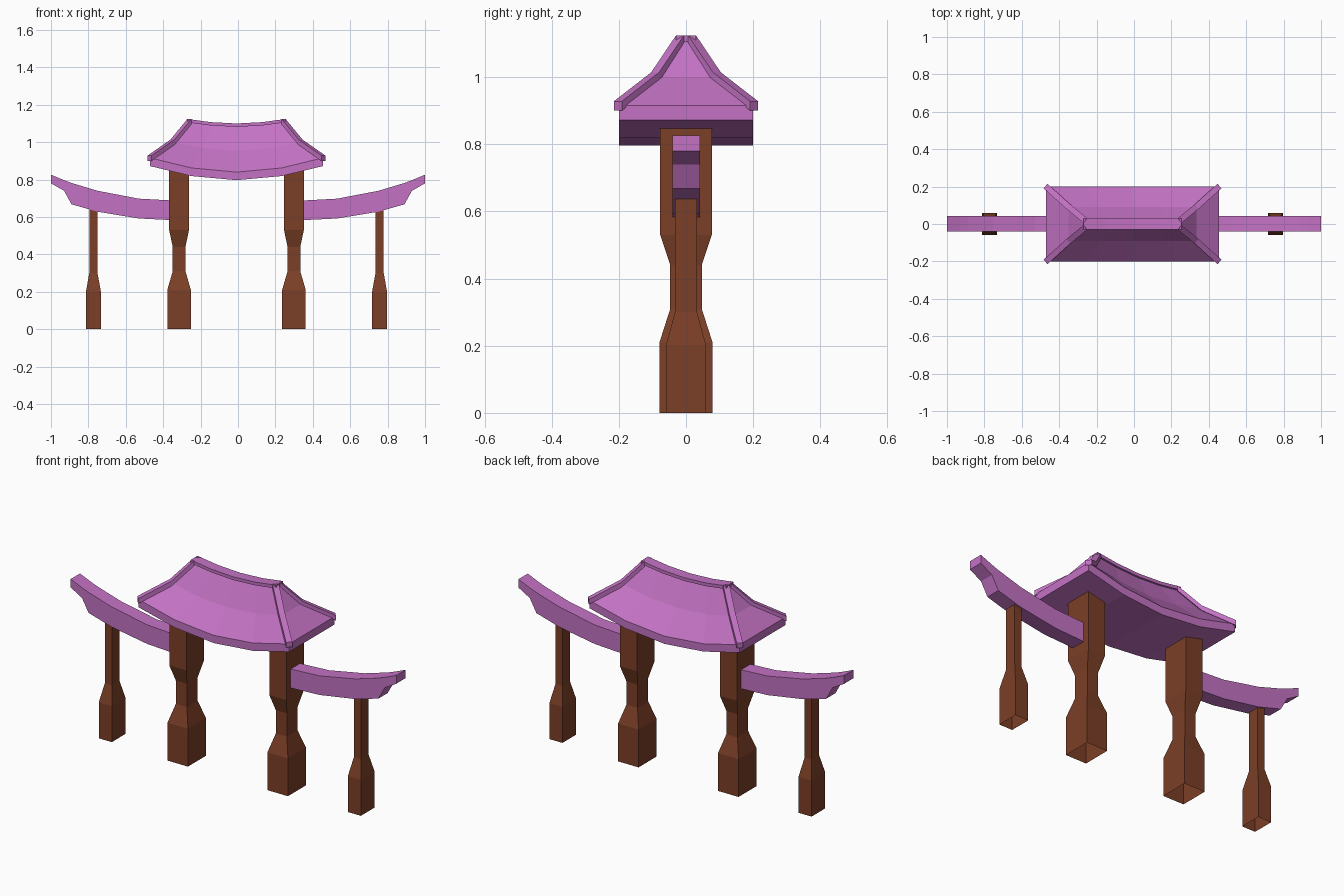
import bpy, bmesh
from mathutils import Vector

if "Cube" in bpy.data.objects:
    bpy.data.objects.remove(bpy.data.objects["Cube"])

CX = -0.008  # gate body sits slightly left of the beam tips


def material(name, color):
    m = bpy.data.materials.new(name)
    m.diffuse_color = (*color, 1)
    m.use_nodes = True
    m.node_tree.nodes["Principled BSDF"].inputs["Base Color"].default_value = m.diffuse_color
    return m


PURPLE = material("purple_paint", (0.55, 0.17, 0.55))
BROWN = material("brown_wood", (0.20, 0.05, 0.02))


def finish(bm, name, mat):
    bmesh.ops.recalc_face_normals(bm, faces=bm.faces[:])
    me = bpy.data.meshes.new(name)
    bm.to_mesh(me)
    bm.free()
    me.materials.append(mat)
    ob = bpy.data.objects.new(name, me)
    bpy.context.collection.objects.link(ob)


def loft(bm, rings, cap_start=True, cap_end=True):
    """Skin a list of equal-length closed rings."""
    vs = [[bm.verts.new(p) for p in r] for r in rings]
    n = len(vs[0])
    for a, b in zip(vs, vs[1:]):
        for i in range(n):
            j = (i + 1) % n
            bm.faces.new((a[i], a[j], b[j], b[i]))
    if cap_start:
        bm.faces.new(vs[0])
    if cap_end:
        bm.faces.new(vs[-1])
    return vs


def post(name, x, levels):
    """Square post from (z, half x, half y) levels, open underneath."""
    bm = bmesh.new()
    loft(bm, [[(x - hx, -hy, z), (x + hx, -hy, z), (x + hx, hy, z), (x - hx, hy, z)]
              for z, hx, hy in levels], cap_start=False)
    finish(bm, name, BROWN)


INNER = [(0, .063, .079), (.21, .063, .079), (.31, .034, .047),
         (.44, .034, .047), (.53, .053, .077), (.85, .053, .077)]
OUTER = [(0, .04, .06), (.20, .04, .06), (.30, .022, .033), (.645, .022, .033)]

# Side beam stations: x, bottom z, top z
BEAM = [(.345, .583, .688), (.53, .592, .698), (.75, .628, .74), (.89, .668, .782),
        (.93, .74, .797), (1.0, .78, .826)]

for s, side in ((-1, "left"), (1, "right")):
    post("inner_post_" + side, CX + s * .307, INNER)
    post("outer_post_" + side, CX + s * .765, OUTER)
    bm = bmesh.new()
    loft(bm, [[(s * x, -.04, b), (s * x, .042, b), (s * x, .042, t), (s * x, -.04, t)]
              for x, b, t in BEAM])
    finish(bm, "side_beam_" + side, PURPLE)

# Roof: rings with 5 stations along each long side, sagging to the middle
STATIONS = (-1, -.52, 0, .52, 1)


def sag(t, z_end, z_mid):
    return z_mid + (z_end - z_mid) * abs(t) ** 1.9


def roof_ring(hx, hy, z_end, z_mid):
    front = [(CX + t * hx, -hy, sag(t, z_end, z_mid)) for t in STATIONS]
    return front + [(x, hy, z) for x, _, z in reversed(front)]


bm = bmesh.new()
rings = loft(bm, [roof_ring(.462, .2, .872, .797), roof_ring(.462, .2, .916, .84),
                  roof_ring(.342, .09, 1.0, .955), roof_ring(.255, .015, 1.112, 1.09)],
             False, False)
for ring in (rings[0], rings[-1]):
    for i in range(4):
        bm.faces.new((ring[i], ring[i + 1], ring[8 - i], ring[9 - i]))
finish(bm, "main_roof", PURPLE)

# Ridge bar along the top
bm = bmesh.new()
loft(bm, [[(CX + t * .262, y, sag(t, 1.124, 1.1) + dz)
           for y, dz in ((-.03, 0), (.03, 0), (.03, -.018), (-.03, -.018))]
          for t in STATIONS])
finish(bm, "ridge_bar", PURPLE)

# Four hip bars on the roof corners
HIP = [(.465, .203, .916), (.342, .092, 1.002), (.252, .018, 1.112)]
for sx in (-1, 1):
    for sy in (-1, 1):
        side = Vector((-sx * .67, sy * .74, 0)) * .016
        bm = bmesh.new()
        sections = []
        for x, y, z in HIP:
            p = Vector((CX + sx * x, sy * y, z))
            up, down = Vector((0, 0, .012)), Vector((0, 0, -.016))
            sections.append([p - side + down, p + side + down, p + side + up, p - side + up])
        loft(bm, sections)
        finish(bm, "hip_bar_%s_%s" % ("front" if sy < 0 else "back",
                                      "left" if sx < 0 else "right"), PURPLE)
